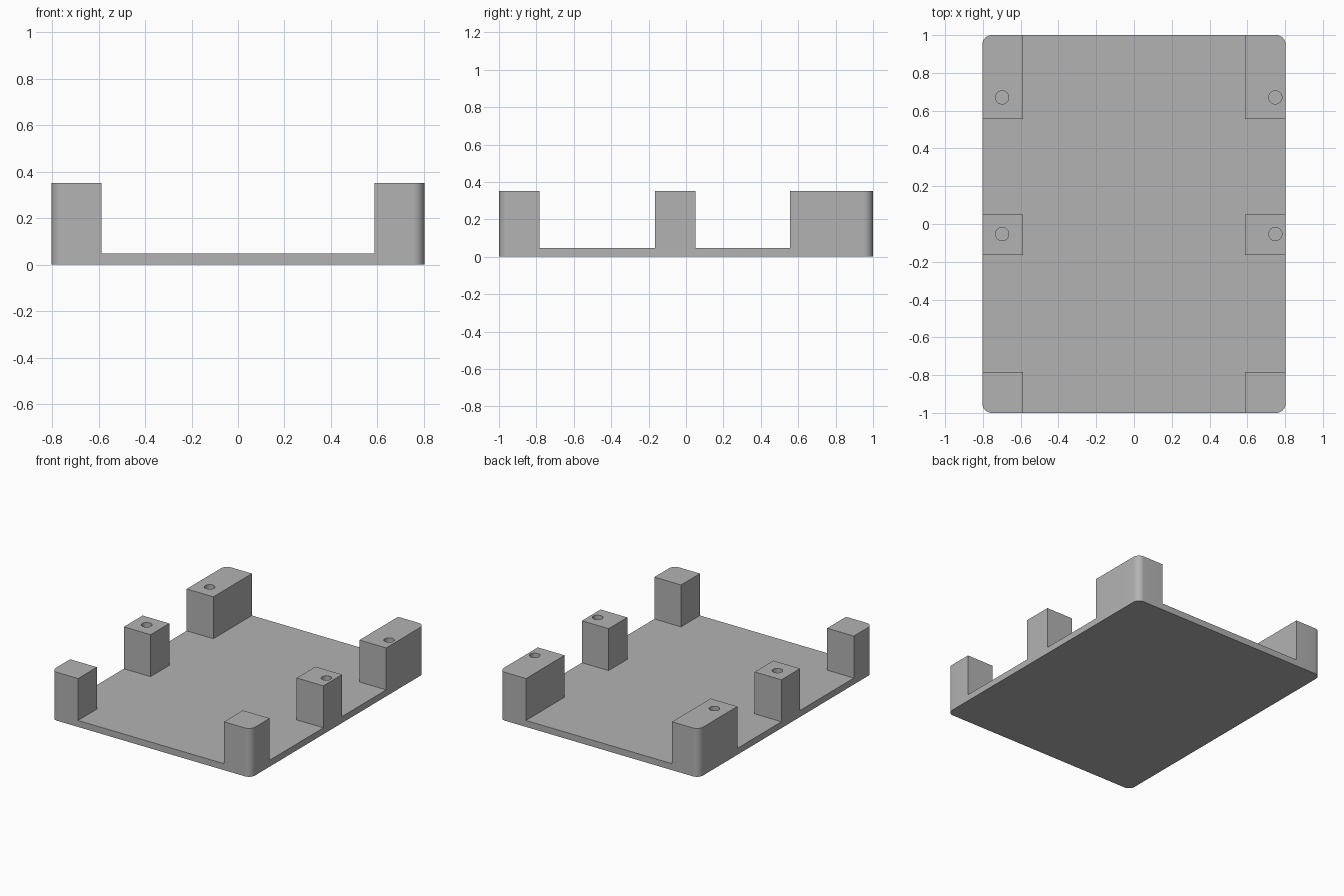
import bpy, bmesh
from math import radians

cube = bpy.data.objects.get("Cube")
if cube:
    bpy.data.objects.remove(cube, do_unlink=True)

HALF_X, HALF_Y, HEIGHT = 0.803, 1.0, 0.352
FLOOR, INNER_X, CORNER = 0.047, 0.588, 0.05
OVER = 0.1  # cutter overshoot

grey = bpy.data.materials.new("plain grey")
grey.use_nodes = True
colour = (0.45, 0.45, 0.45, 1)
grey.diffuse_color = colour
grey.node_tree.nodes["Principled BSDF"].inputs["Base Color"].default_value = colour


def add_object(name, bm):
    mesh = bpy.data.meshes.new(name)
    bm.to_mesh(mesh)
    bm.free()
    mesh.materials.append(grey)
    obj = bpy.data.objects.new(name, mesh)
    bpy.context.collection.objects.link(obj)
    return obj


def box(name, x0, x1, y0, y1, z0, z1):
    bm = bmesh.new()
    bmesh.ops.create_cube(bm, size=1)
    for v in bm.verts:
        v.co = (x1 if v.co.x > 0 else x0, y1 if v.co.y > 0 else y0, z1 if v.co.z > 0 else z0)
    return add_object(name, bm)


def cylinder(name, x, y, radius, z0, z1):
    bm = bmesh.new()
    bmesh.ops.create_cone(bm, cap_ends=True, segments=32, radius1=radius, radius2=radius, depth=z1 - z0)
    bmesh.ops.translate(bm, verts=bm.verts, vec=(x, y, (z0 + z1) / 2))
    return add_object(name, bm)


# Solid block with rounded vertical corners
tray = box("tray_with_posts", -HALF_X, HALF_X, -HALF_Y, HALF_Y, 0, HEIGHT)
bm = bmesh.new()
bm.from_mesh(tray.data)
uprights = [e for e in bm.edges if abs(e.verts[0].co.z - e.verts[1].co.z) > HEIGHT / 2]
bmesh.ops.bevel(bm, geom=uprights, offset=CORNER, segments=10, profile=0.5, affect='EDGES')
bm.to_mesh(tray.data)
bm.free()

# Channels that leave the floor and the six posts standing
top = HEIGHT + OVER
cutters = [box("centre_channel", -INNER_X, INNER_X, -HALF_Y - OVER, HALF_Y + OVER, FLOOR, top)]
for name, y0, y1 in (("front_gap", -0.783, -0.165), ("back_gap", 0.05, 0.557)):
    cutters.append(box(name, -HALF_X - OVER, HALF_X + OVER, y0, y1, FLOOR, top))

# Screw holes in the middle and back posts
for x in (-0.698, 0.748):
    for y in (-0.053, 0.67):
        cutters.append(cylinder("screw_hole", x, y, 0.035, FLOOR + 0.005, top))

bpy.context.view_layer.objects.active = tray
for cutter in cutters:
    cut = tray.modifiers.new(cutter.name, 'BOOLEAN')
    cut.operation = 'DIFFERENCE'
    cut.solver = 'EXACT'
    cut.object = cutter
    bpy.ops.object.modifier_apply(modifier=cut.name)
    bpy.data.objects.remove(cutter, do_unlink=True)

# Smooth rounded corners and holes, sharp edges elsewhere
bpy.ops.object.select_all(action='DESELECT')
tray.select_set(True)
bpy.ops.object.shade_smooth_by_angle(angle=radians(30))
